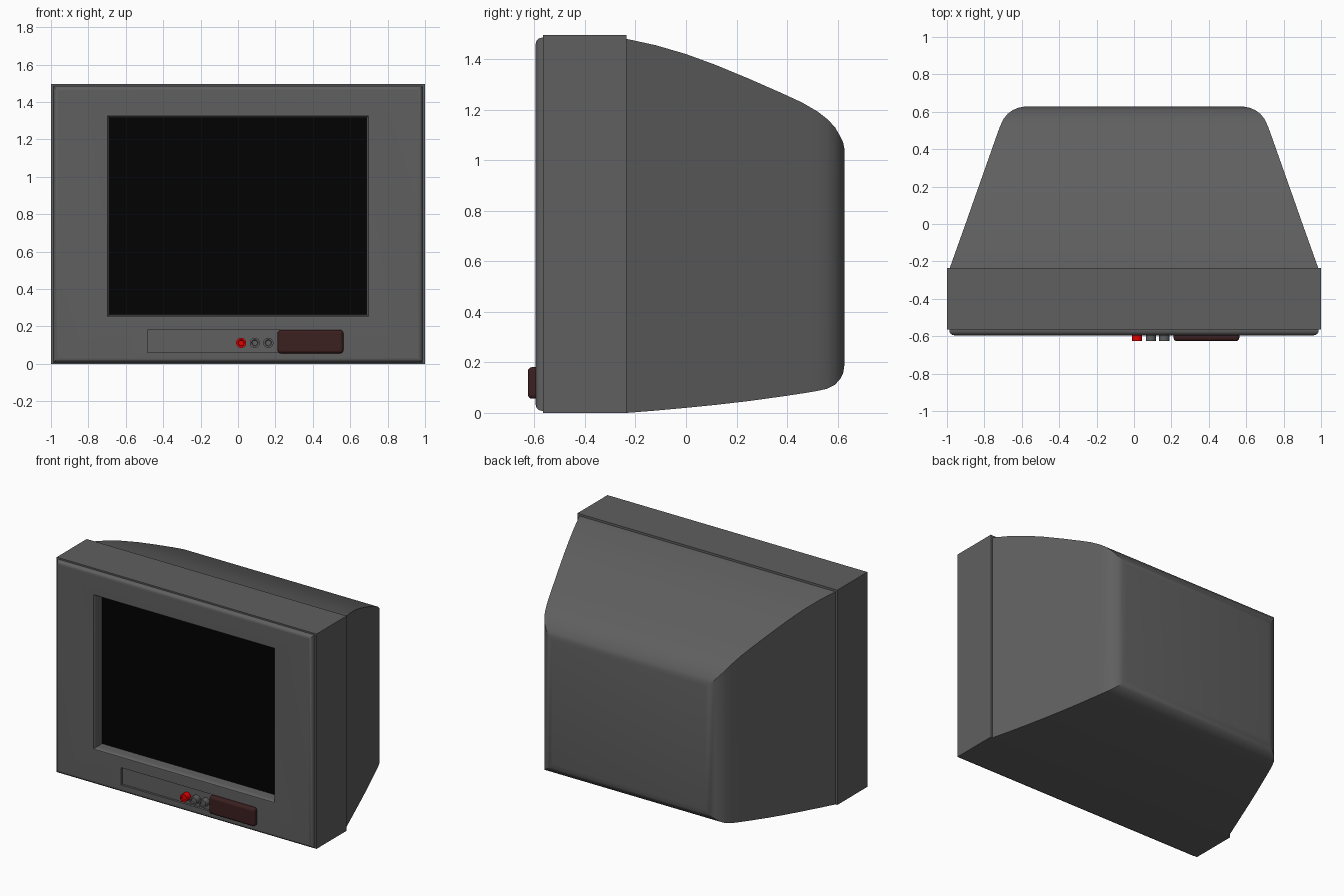
import bpy, bmesh, math

if "Cube" in bpy.data.objects:
    bpy.data.objects.remove(bpy.data.objects["Cube"])

GREY = (0.115, 0.115, 0.115, 1)
materials = {}


def finish(obj, color=GREY, bevel=0, weighted=True):
    bpy.ops.object.select_all(action='DESELECT')
    obj.select_set(True)
    bpy.context.view_layer.objects.active = obj
    if bevel:
        b = obj.modifiers.new("bevel", 'BEVEL')
        b.width, b.segments = bevel, 5
        b.limit_method = 'ANGLE'
        bpy.ops.object.modifier_apply(modifier=b.name)
    bpy.ops.object.shade_smooth_by_angle(angle=math.radians(30))
    if weighted:
        w = obj.modifiers.new("normals", 'WEIGHTED_NORMAL')
        w.keep_sharp = True
    if color not in materials:
        materials[color] = bpy.data.materials.new(obj.name + "_color")
        materials[color].diffuse_color = color
    obj.data.materials.clear()
    obj.data.materials.append(materials[color])
    return obj


def loft(name, sections, ring=False):
    """Skin rectangles (y, x0, x1, z0, z1) into a capped solid or a closed frame."""
    bm = bmesh.new()
    rings = [[bm.verts.new((x, y, z)) for x, z in ((x0, z0), (x1, z0), (x1, z1), (x0, z1))]
             for y, x0, x1, z0, z1 in sections]
    for a, b in zip(rings, rings[1:] + rings[:1] if ring else rings[1:]):
        for i in range(4):
            j = (i + 1) % 4
            bm.faces.new((a[i], a[j], b[j], b[i]))
    if not ring:
        bm.faces.new(rings[0])
        bm.faces.new(rings[-1])
    bmesh.ops.recalc_face_normals(bm, faces=bm.faces)
    mesh = bpy.data.meshes.new(name)
    bm.to_mesh(mesh)
    bm.free()
    obj = bpy.data.objects.new(name, mesh)
    bpy.context.collection.objects.link(obj)
    return obj


def box(name, x0, x1, y0, y1, z0, z1):
    return loft(name, [(y0, x0, x1, z0, z1), (y1, x0, x1, z0, z1)])


# Main cabinet band, with a pocket in front for the screen
finish(loft("cabinet", [(-0.235, -1, 1, 0, 1.495), (-0.565, -1, 1, 0, 1.495),
                        (-0.565, -.72, .72, .23, 1.345), (-0.49, -.72, .72, .23, 1.345)]))

# Rear tube housing: y, half width, bottom, top
rear = [(-0.235, .985, 0, 1.48), (-0.12, .944, .009, 1.455),
        (0, .901, .02, 1.42), (.12, .859, .032, 1.376), (.25, .813, .047, 1.322),
        (.38, .767, .065, 1.265), (.46, .739, .077, 1.228), (.52, .717, .087, 1.193),
        (.56, .699, .096, 1.162), (.59, .675, .112, 1.13), (.61, .646, .134, 1.095),
        (.622, .617, .157, 1.07), (.627, .59, .19, 1.045)]
finish(loft("rear_housing", [(y, -w, w, b, t) for y, w, b, t in rear]), weighted=False)

# Front bezel: rounded outer rim, flat face, rounded lip running down to the screen
R, L = 0.025, 0.015
arc = [math.radians(a) for a in (0, 22.5, 45, 67.5, 90)]
sections = [(-0.56, -.987, .987, .008, 1.485)]
for a in arc:
    i = R * (1 - math.cos(a))
    sections.append((-0.57 - R * math.sin(a), -.987 + i, .987 - i, .008 + i, 1.485 - i))
for a in arc:
    i = L * math.sin(a)
    sections.append((-0.595 + 2 * L * (1 - math.cos(a)), -.703 + i, .703 - i, .246 + i, 1.331 - i))
sections += [(-0.505, -.686, .686, .263, 1.314), (-0.505, -.715, .715, .235, 1.34),
             (-0.56, -.715, .715, .235, 1.34)]
bezel = loft("front_bezel", sections, ring=True)

# Recessed control panel
cutter = box("panel_cutter", -.483, .25, -0.65, -0.58, .06, .18)
cutter.hide_render = True
cut = bezel.modifiers.new("panel", 'BOOLEAN')
cut.operation, cut.solver, cut.object = 'DIFFERENCE', 'EXACT', cutter
bpy.context.view_layer.objects.active = bezel
bpy.ops.object.modifier_apply(modifier=cut.name)
bpy.data.objects.remove(cutter)
finish(bezel)

# Screen glass
finish(box("screen", -.70, .70, -0.515, -0.495, .25, 1.328), (0.0005, 0.0005, 0.0005, 1))

# Remote sensor window
finish(box("sensor_window", .212, .563, -0.626, -0.575, .056, .181), (0.045, 0.014, 0.014, 1), 0.017)

# Power button and two control buttons, each with a dished cap
for name, x, color in (("power_button", .017, (0.8, 0, 0, 1)),
                       ("control_button_1", .09, GREY), ("control_button_2", .162, GREY)):
    bpy.ops.mesh.primitive_cylinder_add(vertices=32, radius=0.027, depth=0.05,
                                        location=(x, -0.6, .112), rotation=(math.pi / 2, 0, 0))
    button = bpy.context.object
    button.name = name
    bm = bmesh.new()
    bm.from_mesh(button.data)
    bm.faces.ensure_lookup_table()
    cap = [f for f in bm.faces if f.normal.z > 0.9]
    bmesh.ops.inset_region(bm, faces=cap, thickness=0.01)
    bmesh.ops.inset_region(bm, faces=cap, thickness=0.003, depth=-0.006)
    bm.to_mesh(button.data)
    bm.free()
    finish(button, color)

for m in bpy.data.materials:
    if m.users and not m.is_grease_pencil:
        m.use_nodes = True
        m.node_tree.nodes["Principled BSDF"].inputs["Base Color"].default_value = m.diffuse_color
